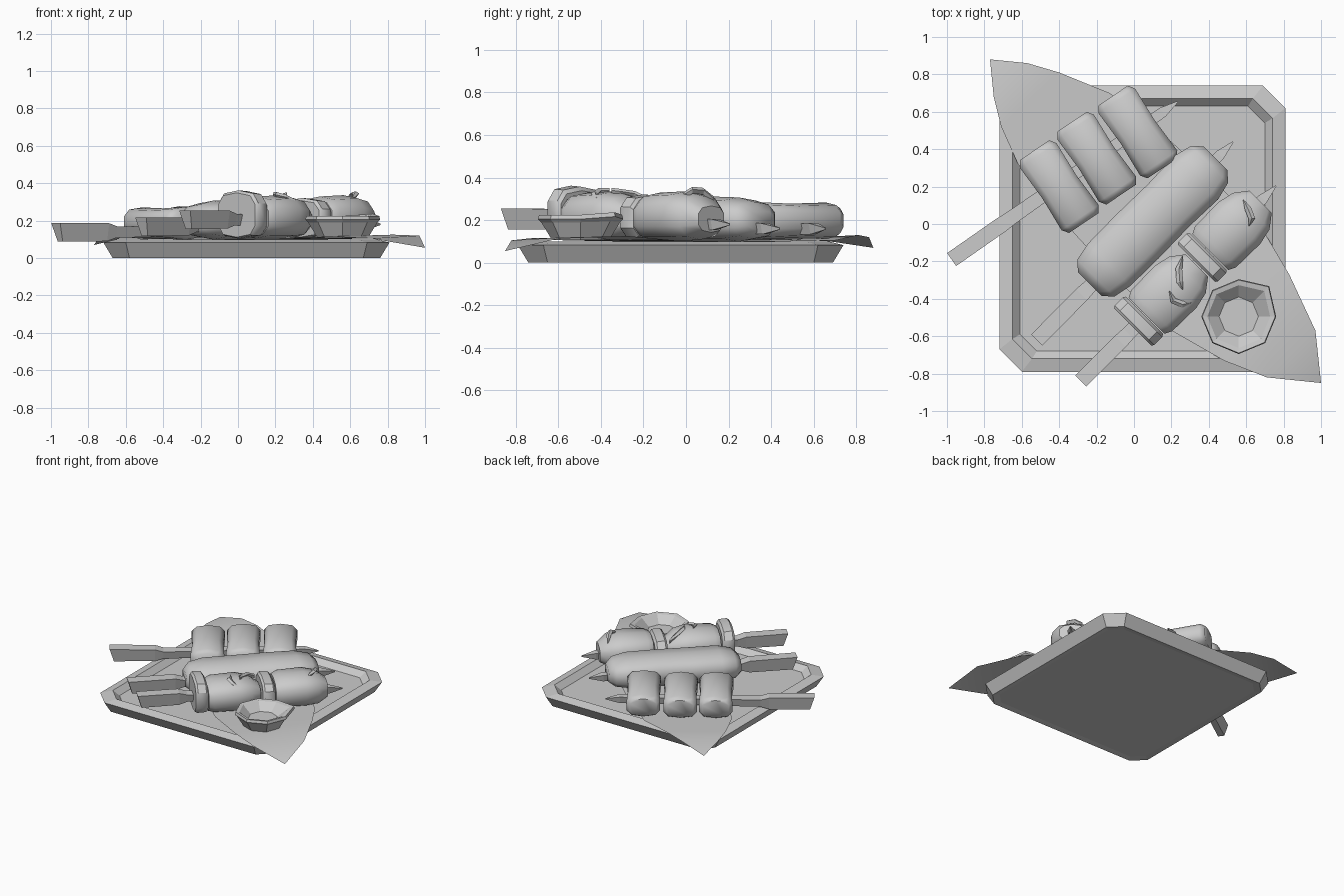
import bpy, math
from math import cos, sin, pi, radians

if "Cube" in bpy.data.objects:
    bpy.data.objects.remove(bpy.data.objects["Cube"])


def make(name, verts, faces, smooth=None):
    me = bpy.data.meshes.new(name)
    me.from_pydata(verts, [], faces)
    me.update()
    ob = bpy.data.objects.new(name, me)
    bpy.context.collection.objects.link(ob)
    if smooth:
        bpy.context.view_layer.objects.active = ob
        ob.select_set(True)
        bpy.ops.object.shade_smooth_by_angle(angle=radians(smooth))
        ob.select_set(False)
    return ob


def skin(name, rings, smooth=None):
    """Join equal-sized rings with quads and close both ends."""
    n = len(rings[0])
    faces = [(r * n + k, r * n + (k + 1) % n, (r + 1) * n + (k + 1) % n, (r + 1) * n + k)
             for r in range(len(rings) - 1) for k in range(n)]
    last = (len(rings) - 1) * n
    faces += [tuple(range(n))[::-1], tuple(range(last, last + n))]
    return make(name, [v for r in rings for v in r], faces, smooth)


def loft(name, cx, cy, deg, stations, n=8, e=0.75, smooth=None, under=1.0, cut=0.0):
    """Horizontal loft; each station is (distance, half width, half height, z centre).
    'under' narrows the underside, 'cut' slants the first end."""
    a = radians(deg)
    top = cos(pi / n) ** e
    rings = []
    for i, (t0, hw, hh, zc) in enumerate(stations):
        ring = []
        for k in range(n):
            q = 2 * pi * (k + 0.5) / n
            s = math.copysign(abs(cos(q)) ** e, cos(q)) * hw / top
            z = math.copysign(abs(sin(q)) ** e, sin(q)) * hh / top
            t = t0
            if z < 0:
                s *= under
                t += cut if i == 0 else 0
            ring.append((cx + t * cos(a) - s * sin(a), cy + t * sin(a) + s * cos(a), zc + z))
        rings.append(ring)
    return skin(name, rings, smooth)


# Tray: chamfered square rings from the base, over the rim, down to the floor
def tray_ring(h, c, z):
    p = [(h, -h + c), (h, h - c), (h - c, h), (-h + c, h),
         (-h, h - c), (-h, -h + c), (-h + c, -h), (h - c, -h)]
    return [(x + 0.045, y - 0.025, z) for x, y in p]


skin("tray", [tray_ring(0.675, 0.08, 0.006), tray_ring(0.715, 0.09, 0), tray_ring(0.765, 0.12, 0.083),
              tray_ring(0.695, 0.105, 0.1), tray_ring(0.655, 0.09, 0.06)])

# Paper sheet: two edge curves with drooping corner tips
side_a = [(-0.57, 0.86, 0.12), (-0.40, 0.81, 0.13), (-0.13, 0.70, 0.105), (0.2, 0.44, 0.1),
          (0.46, 0.2, 0.1), (0.70, -0.05, 0.105), (0.83, -0.27, 0.125), (0.97, -0.57, 0.12)]
side_b = [(-0.75, 0.68, 0.10), (-0.71, 0.52, 0.11), (-0.62, 0.32, 0.105), (-0.32, -0.05, 0.1),
          (-0.1, -0.29, 0.1), (0.2, -0.57, 0.105), (0.48, -0.73, 0.115), (0.71, -0.82, 0.105)]
m = len(side_a)
verts = side_a + side_b + [(-0.77, 0.88, 0.07), (1.0, -0.85, 0.055)]
faces = [(i, m + i, m + i + 1, i + 1) for i in range(m - 1)]
faces += [(2 * m, m, 0), (m - 1, 2 * m - 1, 2 * m + 1)]
make("paper_sheet", verts, faces, 40)


# Flat-handled skewer sticks
def stick(name, p, q, z0, z1, handle):
    L = math.hypot(q[0] - p[0], q[1] - p[1])
    deg = math.degrees(math.atan2(q[1] - p[1], q[0] - p[0]))
    st = [(0, 0.042, 0.05, z0), (handle, 0.042, 0.048, z0), (handle + 0.06, 0.038, 0.03, z0),
          (L - 0.10, 0.028, 0.026, z1), (L, 0.003, 0.004, z1)]
    loft(name, p[0], p[1], deg, st, n=4, e=0, under=0.55, cut=0.03)


stick("left_skewer", (-0.975, -0.19), (0.235, 0.655), 0.138, 0.16, 0.32)
stick("middle_skewer", (-0.52, -0.62), (0.53, 0.44), 0.168, 0.16, 0.34)
stick("right_skewer", (-0.285, -0.84), (0.76, 0.205), 0.205, 0.18, 0.30)

# Three short rolls across the left skewer
for i, (x, y) in enumerate([(-0.40, 0.20), (-0.20, 0.352), (0.02, 0.492)]):
    z = 0.185 + 0.006 * i
    st = [(-0.235, 0.095, 0.065, z), (-0.20, 0.118, 0.083, z), (0, 0.11, 0.078, z),
          (0.20, 0.12, 0.085, z), (0.235, 0.095, 0.065, z)]
    loft("short_roll_%d" % (i + 1), x, y, -56, st, n=10, e=0.7, smooth=60)

# Long minced log on the middle skewer
st = [(-0.475, 0.09, 0.05, 0.195), (-0.43, 0.14, 0.083, 0.2), (-0.33, 0.16, 0.1, 0.203),
      (-0.12, 0.163, 0.1, 0.203), (0.12, 0.158, 0.103, 0.205), (0.33, 0.165, 0.1, 0.203),
      (0.43, 0.14, 0.083, 0.2), (0.475, 0.09, 0.05, 0.195)]
loft("long_log", 0.10, 0.015, 45, st, n=10, e=0.75, smooth=60)

# Meat chunks with onion slices on the right skewer
for i, t in enumerate([-0.11, 0.372]):
    x, y = t * 0.7071 + 0.279, t * 0.7071 - 0.279
    st = [(-0.19, 0.135, 0.095, 0.212), (-0.15, 0.155, 0.108, 0.217), (0.03, 0.158, 0.112, 0.22),
          (0.12, 0.138, 0.1, 0.213), (0.19, 0.085, 0.06, 0.205)]
    loft("meat_chunk_%d" % (i + 1), x, y, 45, st, n=10, e=0.75, smooth=45)
    t -= 0.24
    x, y = t * 0.7071 + 0.272, t * 0.7071 - 0.272
    d = 0.02 * i    # the second slice sits lower
    st = [(-0.045, 0.14, 0.115 - d, 0.23 - d), (-0.03, 0.15, 0.125 - d, 0.233 - d),
          (0.03, 0.15, 0.122 - d, 0.232 - d), (0.045, 0.14, 0.11 - d, 0.225 - d)]
    loft("onion_slice_%d" % (i + 1), x, y, 45, st, n=10, e=0.65, smooth=35)


# Curled herb garnish: tapered strips along short paths
def shred(name, path, w):
    n = len(path)
    rings = []
    for i, (x, y, z) in enumerate(path):
        a, b = path[max(i - 1, 0)], path[min(i + 1, n - 1)]
        d = math.hypot(b[0] - a[0], b[1] - a[1])
        h = w * sin(pi * (i + 0.15) / (n - 0.7))
        nx, ny = -(b[1] - a[1]) / d * h, (b[0] - a[0]) / d * h
        rings.append([(x - nx, y - ny, z), (x, y, z + 0.012), (x + nx, y + ny, z), (x, y, z - 0.02)])
    skin(name, rings)


shred("herb_1", [(0.26, -0.17, 0.29), (0.24, -0.24, 0.325), (0.245, -0.31, 0.335), (0.26, -0.35, 0.34)], 0.02)
shred("herb_2", [(0.19, -0.36, 0.34), (0.21, -0.41, 0.34), (0.26, -0.43, 0.325), (0.31, -0.42, 0.30)], 0.02)
shred("herb_3", [(0.585, 0.13, 0.30), (0.61, 0.08, 0.34), (0.63, 0.03, 0.345), (0.615, -0.01, 0.32)], 0.02)


# Octagonal sauce bowl with a small pouring lip
def bowl_ring(r, z, lip=0.0):
    ring = []
    for k in range(8):
        q = k * pi / 4
        rr, zz = (r + lip, z + lip * 0.4) if k == 1 else (r, z)
        ring.append((0.56 + rr * cos(q), -0.495 + rr * sin(q), zz))
    return ring


skin("sauce_bowl", [bowl_ring(0.135, 0.108), bowl_ring(0.185, 0.19, 0.01), bowl_ring(0.2, 0.205, 0.03),
                    bowl_ring(0.195, 0.225, 0.03), bowl_ring(0.168, 0.22, 0.025),
                    bowl_ring(0.105, 0.165)])
